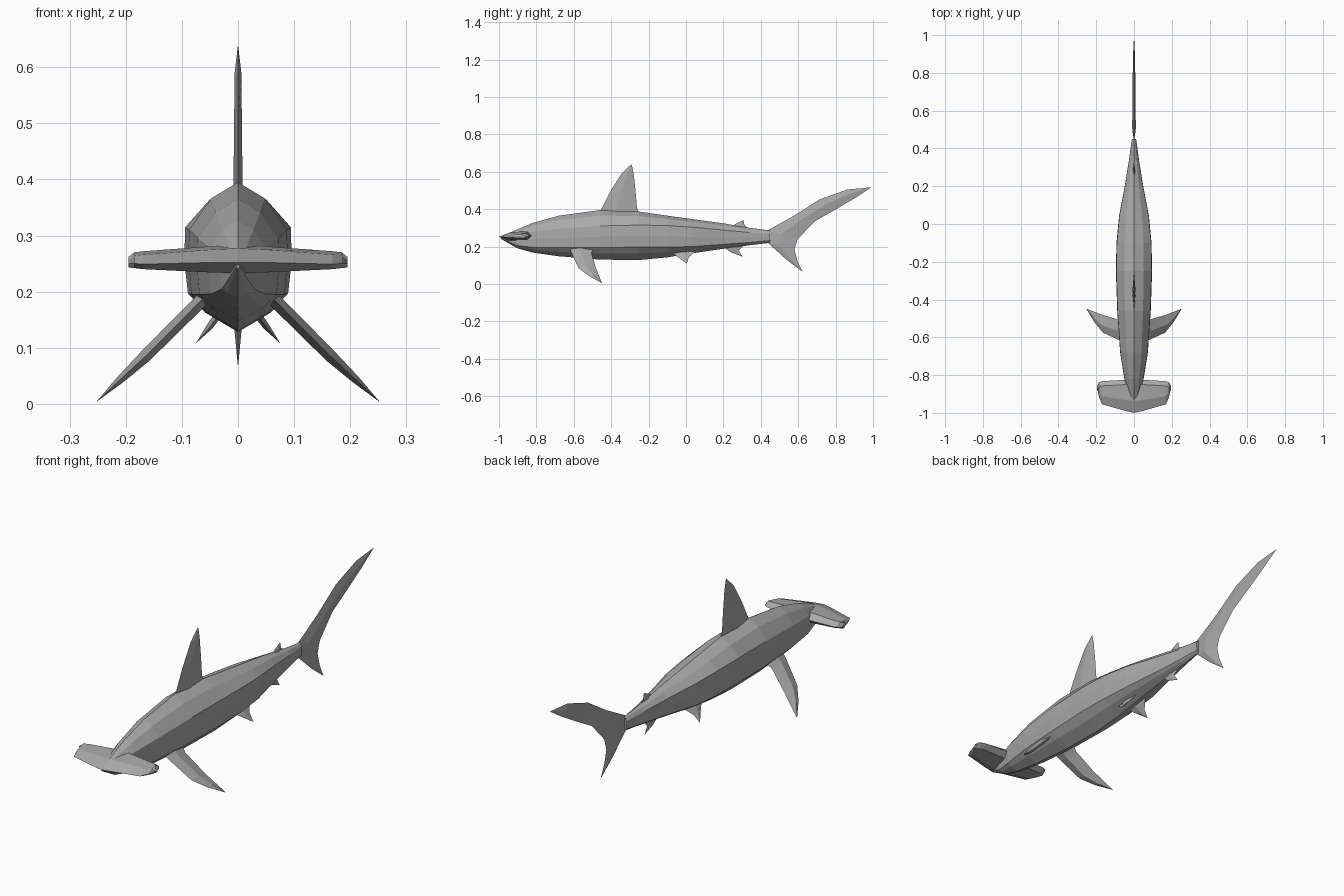
import bpy, bmesh
from mathutils import Vector

grey = bpy.data.materials.new("shark grey")
grey.diffuse_color = (0.4, 0.4, 0.4, 1)


def loft(name, rings):
    """Skin closed rings of equal point count, capping both ends."""
    bm = bmesh.new()
    rows = [[bm.verts.new(p) for p in ring] for ring in rings]
    n = len(rows[0])
    for a, b in zip(rows, rows[1:]):
        for i in range(n):
            j = (i + 1) % n
            bm.faces.new((a[i], a[j], b[j], b[i]))
    bm.faces.new(rows[0])
    bm.faces.new(rows[-1])
    bmesh.ops.remove_doubles(bm, verts=bm.verts, dist=0.0004)
    bmesh.ops.recalc_face_normals(bm, faces=bm.faces)
    me = bpy.data.meshes.new(name)
    bm.to_mesh(me)
    bm.free()
    me.materials.append(grey)
    ob = bpy.data.objects.new(name, me)
    bpy.context.collection.objects.link(ob)
    return ob


def fin(name, stations, normal=(1, 0, 0)):
    """Diamond-section fin; station = leading point, trailing point, half thickness."""
    n = Vector(normal).normalized()
    rings = []
    for lead, trail, t in stations:
        a, b = Vector(lead), Vector(trail)
        mid = a.lerp(b, 0.45)
        rings.append((a, mid + n * t, b, mid - n * t))
    return loft(name, rings)


def flat_fin(name, stations):
    """Fin lying in the centre plane, given as (y, z) pairs."""
    return fin(name, [((0, *a), (0, *b), t) for a, b, t in stations])


def side_fins(name, stations, normal):
    """Right fin and its mirrored left partner."""
    for label, s in (("right_", 1), ("left_", -1)):
        pts = [((s * a[0], a[1], a[2]), (s * b[0], b[1], b[2]), t) for a, b, t in stations]
        fin(label + name, pts, (s * normal[0], normal[1], normal[2]))


# Body: y, top z, shoulder z, flank z, belly z, half width
sections = [
    (-0.99, 0.253, 0.249, 0.244, 0.241, 0.003),
    (-0.90, 0.293, 0.265, 0.205, 0.190, 0.030),
    (-0.82, 0.326, 0.278, 0.196, 0.168, 0.050),
    (-0.68, 0.365, 0.296, 0.195, 0.148, 0.072),
    (-0.46, 0.395, 0.310, 0.195, 0.130, 0.087),
    (-0.25, 0.387, 0.315, 0.197, 0.128, 0.094),
    (-0.10, 0.365, 0.312, 0.197, 0.142, 0.091),
    (0.04, 0.346, 0.303, 0.200, 0.165, 0.078),
    (0.20, 0.324, 0.288, 0.212, 0.188, 0.048),
    (0.34, 0.300, 0.275, 0.222, 0.207, 0.026),
    (0.45, 0.286, 0.268, 0.232, 0.220, 0.011),
]
rings = []
for y, top, sh, fl, bel, w in sections:
    half = [(0.55 * w, sh + 0.66 * (top - sh)), (w, sh), (1.02 * w, (sh + fl) / 2),
            (0.95 * w, fl), (0.62 * w, fl - 0.5 * (fl - bel))]
    rings.append([(0, y, top)] + [(x, y, z) for x, z in half]
                 + [(0, y, bel)] + [(-x, y, z) for x, z in reversed(half)])
loft("body", rings)

# Hammer head: x, front y, front z, rear y, upper z, lower z
wing = [(0.0, -1.0, 0.252, -0.82, 0.283, 0.233),
        (0.045, -0.99, 0.252, -0.825, 0.281, 0.234),
        (0.168, -0.955, 0.249, -0.832, 0.272, 0.240),
        (0.185, -0.92, 0.250, -0.838, 0.270, 0.242),
        (0.195, -0.87, 0.250, -0.855, 0.262, 0.243)]
wing = [(-w[0], *w[1:]) for w in reversed(wing[1:])] + wing
loft("hammer_head", [
    [(x, fy, fz), (x, fy + 0.35 * (ry - fy), hi - 0.006), (x, ry - 0.025, hi),
     (x, ry, (hi + lo) / 2), (x, ry - 0.025, lo), (x, fy + 0.25 * (ry - fy), lo)]
    for x, fy, fz, ry, hi, lo in wing])

# Tail fin, from upper tip to lower tip
flat_fin("tail_fin", [
    ((0.992, 0.517), (0.992, 0.517), 0),
    ((0.863, 0.505), (0.905, 0.460), 0.006),
    ((0.714, 0.452), (0.800, 0.398), 0.007),
    ((0.580, 0.366), (0.687, 0.334), 0.008),
    ((0.435, 0.286), (0.596, 0.238), 0.010),
    ((0.435, 0.222), (0.580, 0.185), 0.009),
    ((0.537, 0.130), (0.595, 0.125), 0.006),
    ((0.623, 0.065), (0.623, 0.065), 0)])

# Fins along the back and under the tail
flat_fin("dorsal_fin", [
    ((-0.470, 0.360), (-0.240, 0.360), 0.009),
    ((-0.455, 0.396), (-0.262, 0.405), 0.008),
    ((-0.404, 0.495), (-0.270, 0.500), 0.007),
    ((-0.345, 0.590), (-0.280, 0.590), 0.006),
    ((-0.291, 0.641), (-0.291, 0.641), 0)])
flat_fin("rear_dorsal_fin", [
    ((0.220, 0.295), (0.345, 0.290), 0.006),
    ((0.268, 0.322), (0.313, 0.313), 0.005),
    ((0.307, 0.341), (0.307, 0.341), 0)])
flat_fin("anal_fin", [
    ((0.190, 0.205), (0.320, 0.215), 0.006),
    ((0.238, 0.170), (0.282, 0.180), 0.005),
    ((0.303, 0.146), (0.303, 0.146), 0)])

# Paired fins
side_fins("pectoral_fin", [
    ((0.050, -0.625, 0.200), (0.050, -0.490, 0.200), 0.012),
    ((0.085, -0.612, 0.165), (0.085, -0.505, 0.165), 0.012),
    ((0.165, -0.575, 0.085), (0.165, -0.482, 0.085), 0.011),
    ((0.210, -0.520, 0.043), (0.210, -0.465, 0.043), 0.007),
    ((0.253, -0.448, 0.003), (0.253, -0.448, 0.003), 0)], (0.69, 0, 0.72))
side_fins("pelvic_fin", [
    ((0.025, -0.080, 0.170), (0.025, 0.050, 0.175), 0.007),
    ((0.050, -0.035, 0.137), (0.050, 0.014, 0.140), 0.006),
    ((0.075, 0.005, 0.108), (0.075, 0.005, 0.108), 0)], (0.75, 0, 0.66))
